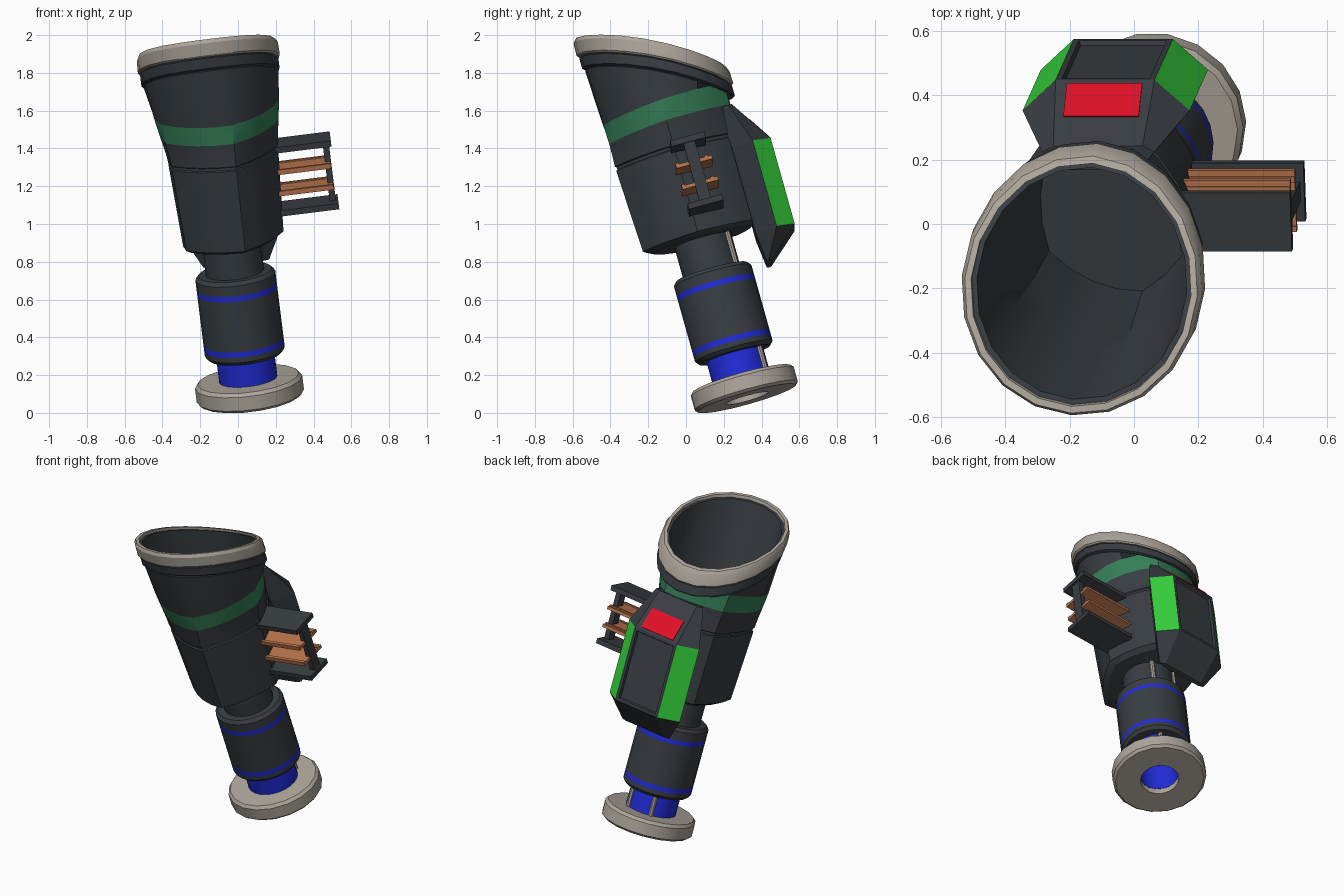
import bpy, bmesh
from math import cos, sin, pi, radians
from mathutils import Matrix, Vector

cube = bpy.data.objects.get("Cube")
if cube:
    bpy.data.objects.remove(cube, do_unlink=True)


def material(name, rgb):
    m = bpy.data.materials.new(name)
    m.use_nodes = True
    m.diffuse_color = (*rgb, 1)
    m.node_tree.nodes["Principled BSDF"].inputs["Base Color"].default_value = (*rgb, 1)
    return m


DARK = material("dark_grey", (0.04, 0.047, 0.054))
BEIGE = material("warm_beige", (0.42, 0.38, 0.33))
BLUE = material("deep_blue", (0.015, 0.025, 0.7))
LIME = material("bright_green", (0.035, 0.65, 0.045))
GREEN = material("muted_green", (0.035, 0.21, 0.095))
RED = material("red", (0.75, 0.005, 0.02))
COPPER = material("copper", (0.5, 0.18, 0.075))

# Leaning frame: origin under the foot, z along the barrel
Z = Vector((-0.125, -0.28, 1)).normalized()
X = Vector((1, 0, 0.125)).normalized()
Y = Z.cross(X)
FRAME = Matrix.Translation((0.067, 0.323, 0.077)) @ Matrix((X, Y, Z)).transposed().to_4x4()


def finish(name, bm, mats, smooth=False):
    bmesh.ops.recalc_face_normals(bm, faces=bm.faces)
    me = bpy.data.meshes.new(name)
    bm.to_mesh(me)
    bm.free()
    for m in mats:
        me.materials.append(m)
    ob = bpy.data.objects.new(name, me)
    bpy.context.collection.objects.link(ob)
    ob.matrix_world = FRAME
    if smooth:
        bpy.ops.object.select_all(action="DESELECT")
        ob.select_set(True)
        bpy.context.view_layer.objects.active = ob
        bpy.ops.object.shade_smooth_by_angle(angle=radians(28))
    return ob


def loft(bm, rings, cap=True, closed=False):
    """Skin a list of point rings; returns the faces of each band."""
    loops = [[bm.verts.new(p) for p in ring] for ring in rings]
    n = len(loops[0])
    pairs = list(zip(loops, loops[1:]))
    if closed:
        pairs.append((loops[-1], loops[0]))
    bands = [[bm.faces.new((a[i], a[(i + 1) % n], b[(i + 1) % n], b[i])) for i in range(n)]
             for a, b in pairs]
    if cap and not closed:
        bm.faces.new(loops[0])
        bm.faces.new(loops[-1])
    return bands


def ring(h, r, n=24, tilt=0, stretch=1, facet=0, bend=0, start=0):
    """One section; facet flattens the spans between every fourth point into soft sides."""
    pts = []
    for i in range(n):
        a = start + 2 * pi * i / n
        q = r * (1 - facet * (0, 0.09, 0.12, 0.09)[i % 4])
        y = q * sin(a) * stretch
        pts.append((q * cos(a), y, h + tilt * y - bend * y * y))
    return pts


def turned(name, profile, mats, n=24, closed=False, stripes=()):
    bm = bmesh.new()
    bands = loft(bm, [ring(h, r, n) for h, r in profile], closed=closed)
    for s in stripes:
        for f in bands[s]:
            f.material_index = 1
    return finish(name, bm, mats, True)


def box(name, lo, hi, mat):
    bm = bmesh.new()
    bmesh.ops.create_cube(bm, size=1)
    for v in bm.verts:
        v.co = [l + (c + 0.5) * (t - l) for l, t, c in zip(lo, hi, v.co)]
    return finish(name, bm, [mat])


# Foot ring, hollow inner tube, grip sleeve and neck
turned("foot_ring", [(0, 0.118), (0, 0.27), (0.015, 0.286), (0.09, 0.286), (0.108, 0.27),
                     (0.108, 0.118)], [BEIGE], 18, closed=True)
turned("inner_tube", [(0.04, 0.116), (0.04, 0.155), (0.3, 0.155), (0.3, 0.116)], [BLUE],
       closed=True)
turned("grip_sleeve", [(0.24, 0.17), (0.24, 0.195), (0.26, 0.213), (0.288, 0.213),
                       (0.318, 0.213), (0.595, 0.213), (0.625, 0.213), (0.68, 0.213),
                       (0.70, 0.195), (0.70, 0.15)], [DARK, BLUE], stripes=(3, 5))
turned("neck", [(0.65, 0.155), (0.91, 0.155)], [DARK])

# Guide rods at the back
for label, angle in (("left", 58), ("right", 122)):
    bm = bmesh.new()
    a = radians(angle)
    off = Vector((cos(a), sin(a), 0)) * 0.157
    loft(bm, [[Vector(p) + off for p in ring(h, 0.015, 8)] for h in (0.09, 0.9)])
    finish("guide_rod_" + label, bm, [BEIGE], True)

# Hollow body: soft five-sided below, round with a slanted, bowed mouth
START = radians(-76)
LEAN, BOW = -0.49, 0.22
shell = [  # height, radius, tilt, stretch, facet, bend
    (0.875, 0.25, 0, 1.17, 0.8, 0), (0.895, 0.283, 0, 1.18, 0.8, 0),
    (1.345, 0.309, 0, 1.15, 0.8, 0), (1.35, 0.302, 0, 1.15, 0.8, 0),
    (1.365, 0.302, 0, 1.15, 0.8, 0), (1.37, 0.31, 0, 1.15, 0.8, 0),
    (1.42, 0.316, 0, 1.12, 0.75, 0), (1.507, 0.33, 0.04, 1.07, 0.6, 0),
    (1.618, 0.346, 0.06, 1.03, 0.4, 0),
    (1.765, 0.362, LEAN, 1, 0.1, BOW), (1.77, 0.354, LEAN, 1, 0, BOW),
    (1.78, 0.37, LEAN, 1, 0, BOW), (1.835, 0.37, LEAN, 1, 0, BOW),
    (1.845, 0.35, LEAN, 1, 0, BOW), (1.92, 0.35, LEAN, 1, 0, BOW),
    (1.92, 0.33, LEAN, 1, 0, BOW), (1.55, 0.31, 0, 1.04, 0.4, 0),
    (1.30, 0.285, 0, 1.12, 0.6, 0), (0.95, 0.265, 0, 1.12, 0.6, 0)]
bm = bmesh.new()
bands = loft(bm, [ring(h, r, 20, t, s, f, b, START) for h, r, t, s, f, b in shell])
for f in bands[7]:
    f.material_index = 1
finish("body_shell", bm, [DARK, GREEN], True)

# Slanted lip around the mouth
lip = [(1.842, 0.345), (1.842, 0.372), (1.852, 0.38), (1.918, 0.378), (1.94, 0.366),
       (1.94, 0.346)]
bm = bmesh.new()
loft(bm, [ring(h, r, 20, LEAN, bend=BOW, start=START) for h, r in lip], closed=True)
finish("mouth_lip", bm, [BEIGE], True)

# Back pack: mirrored half sections lofted along the barrel
SHIFT = 0.013


def section(h, half):
    return [(SHIFT - x, y, h) for x, y in half] + [(SHIFT + x, y, h) for x, y in reversed(half)]


wide = [(0.16, 0.275), (0.262, 0.388), (0.155, 0.487)]
bm = bmesh.new()
bands = loft(bm, [section(0.66, [(0.14, 0.292), (0.175, 0.303), (0.14, 0.318)]),
                  section(0.81, wide), section(1.285, wide),
                  section(1.515, [(0.13, 0.26), (0.175, 0.318), (0.14, 0.338)])])
bands[1][1].material_index = bands[1][3].material_index = 1
bmesh.ops.recalc_face_normals(bm, faces=bm.faces)
panel = bands[1][2]
bmesh.ops.inset_region(bm, faces=[panel], thickness=0.025)
bmesh.ops.inset_region(bm, faces=[panel], thickness=0.008, depth=-0.015)
finish("back_pack", bm, [DARK, LIME])

# Red plate on the pack's upper slope
low, high = Vector((SHIFT, 0.487, 1.285)), Vector((SHIFT, 0.338, 1.515))
normal = Vector((0, 0.23, 0.149)).normalized()
plate = [low.lerp(high, t) + Vector((x, 0, 0))
         for t, x in ((0.06, -0.118), (0.06, 0.118), (0.56, 0.118), (0.56, -0.118))]
bm = bmesh.new()
loft(bm, [[p + normal * d for p in plate] for d in (-0.003, 0.005)])
finish("red_plate", bm, [RED])

# Side bracket with two copper rails
box("bracket_top", (0.24, -0.045, 1.33), (0.59, 0.143, 1.362), DARK)
box("bracket_bottom", (0.24, -0.045, 0.983), (0.59, 0.143, 1.015), DARK)
box("bracket_post", (0.545, 0.02, 0.99), (0.578, 0.083, 1.35), DARK)
for label, h in (("upper", 1.222), ("lower", 1.105)):
    box("rail_" + label, (0.24, -0.05, h - 0.01), (0.575, 0.148, h + 0.01), COPPER)
    for side, y in (("front", -0.05), ("back", 0.11)):
        box(f"rail_lip_{label}_{side}", (0.24, y, h), (0.575, y + 0.018, h + 0.017), COPPER)
